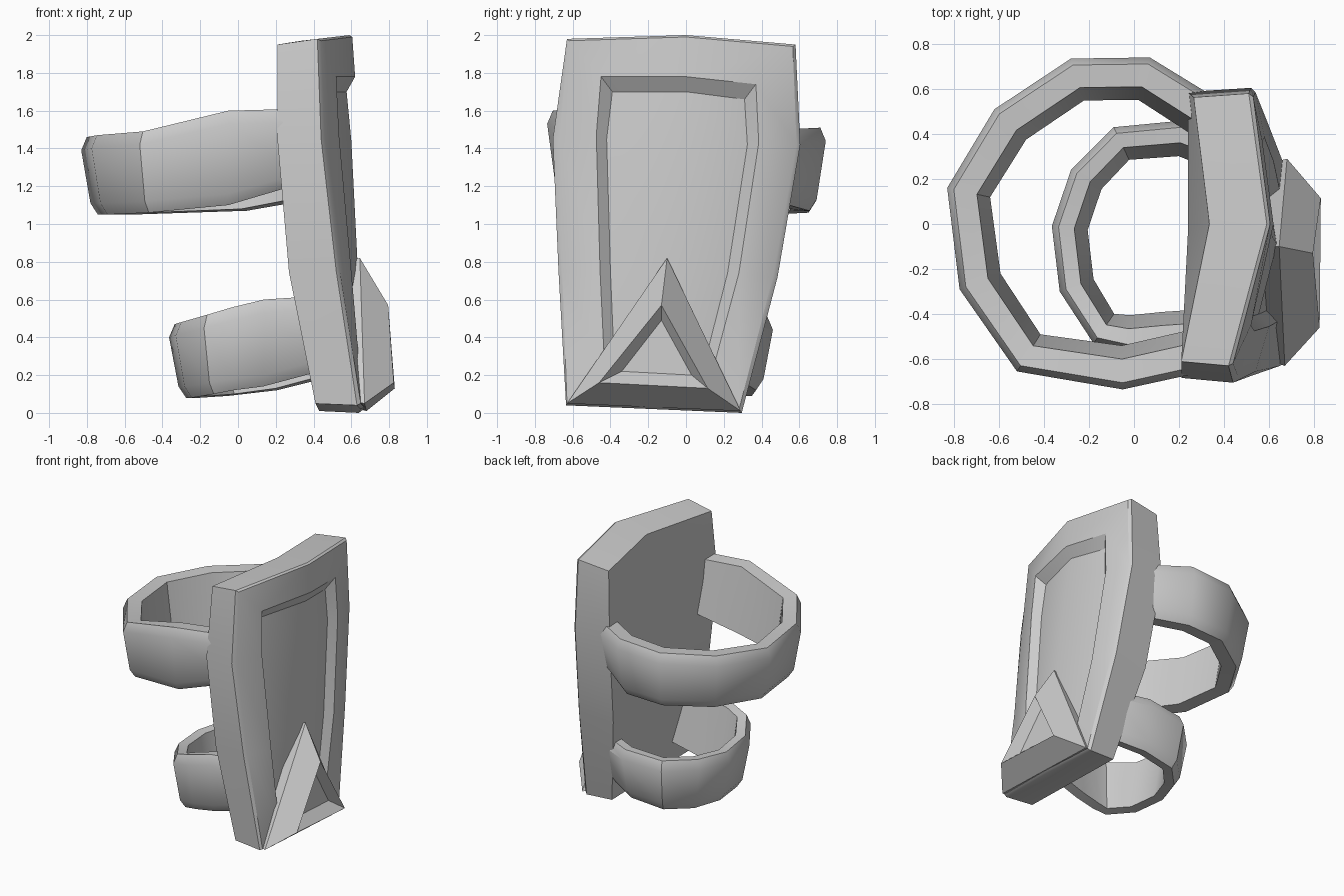
import bpy, bmesh
from mathutils import Vector

if "Cube" in bpy.data.objects:
    bpy.data.objects.remove(bpy.data.objects["Cube"])


def finish(name, verts, faces):
    me = bpy.data.meshes.new(name)
    me.from_pydata([tuple(v) for v in verts], [], faces)
    bm = bmesh.new()
    bm.from_mesh(me)
    bmesh.ops.recalc_face_normals(bm, faces=bm.faces)
    bm.to_mesh(me)
    bm.free()
    ob = bpy.data.objects.new(name, me)
    bpy.context.collection.objects.link(ob)
    bpy.ops.object.select_all(action='DESELECT')
    ob.select_set(True)
    bpy.context.view_layer.objects.active = ob
    bpy.ops.object.shade_smooth_by_angle(angle=0.6)
    return ob


def bridge(loops, closed=True):
    """Vertices and side faces through loops of equal length."""
    n = len(loops[0])
    verts = [p for lp in loops for p in lp]
    faces = []
    for k in range(len(loops) - 1):
        for i in range(n):
            j = (i + 1) % n
            faces.append((k*n + i, k*n + j, (k+1)*n + j, (k+1)*n + i))
    return verts, faces


# Guard plate: loops run down the left edge, along the bottom, up the right, over the top
front = [(.44, -.62, 1.97), (.46, -.67, 1.45), (.54, -.655, .75), (.65, -.63, .05), (.67, -.17, .03),
         (.66, .28, .015), (.59, .46, .72), (.54, .585, 1.42), (.53, .565, 1.94), (.605, 0, 1.99)]
rim = [(.42, -.63, 1.98), (.44, -.705, 1.45), (.52, -.675, .75), (.63, -.635, .04), (.65, -.17, .02),
       (.64, .295, 0), (.57, .485, .72), (.52, .605, 1.42), (.51, .58, 1.95), (.59, 0, 2.0)]
back_x = [.21, .21, .27, .41, .42, .43, .29, .24, .265, .335]
back = [(x, p[1]*.97, p[2]*.98 + .01) for x, p in zip(back_x, rim)]
groove = [(.52, -.45, 1.78), (.535, -.475, 1.47), (.60, -.455, .75), (.645, -.43, .22), (.66, -.15, .22),
          (.65, .14, .22), (.62, .28, .74), (.58, .385, 1.43), (.57, .37, 1.74), (.62, 0, 1.78)]
inset = [(.06, -.08), (.055, -.02), (.055, 0), (.05, .05), (0, .05),
         (-.04, .05), (-.06, 0), (-.06, -.01), (-.06, -.08), (0, -.08)]
floor = [(x - .045, y + dy, z + dz) for (x, y, z), (dy, dz) in zip(groove, inset)]
verts, faces = bridge([back, rim, front, groove, floor])


def cap(start, upper, lower):
    """Close a plate loop with a middle column of two extra points."""
    a = len(verts)
    verts.extend([upper, lower])
    left = [start + i for i in range(4)]
    mid = [start + 9, a, a + 1, start + 4]
    right = [start + i for i in (8, 7, 6, 5)]
    for u, v in ((left, mid), (mid, right)):
        for i in range(3):
            faces.append((u[i], v[i], v[i+1], u[i+1]))


cap(0, (.24, -.03, 1.45), (.285, -.09, .75))
cap(40, (.60, -.03, 1.44), (.635, -.09, .75))
finish("guard_plate", verts, faces)

# Raised triangular toe ornament with a sunken centre
toe = [
    [(.56, -.1, .80), (.60, -.61, .06), (.60, .27, .03)],
    [(.645, -.1, .82), (.67, -.63, .05), (.68, .29, .01)],
    [(.795, -.13, .57), (.825, -.46, .16), (.83, .115, .13)],
    [(.735, -.13, .49), (.75, -.34, .22), (.75, .03, .20)],
]
verts, faces = bridge(toe)
faces += [(0, 1, 2), (9, 10, 11)]
finish("toe_ornament", verts, faces)


def strap(name, path, thick):
    """Faceted band along (x, y, top, bottom) points, tapering inward at the bottom."""
    pts = [Vector(p[:2]) for p in path]
    n = len(pts)
    loops = []
    for i, (x, y, zt, zb) in enumerate(path):
        a = (pts[i] - pts[max(i-1, 0)]).normalized()
        b = (pts[min(i+1, n-1)] - pts[i]).normalized()
        t = (a + b).normalized()
        nrm = Vector((-t.y, t.x))
        section = [(.03, zt), (0, zt - .07), (.05, zb + .06), (.09, zb),
                   (thick + .06, zb + .01), (thick, zt - .005)]
        loops.append([(x + nrm.x*d, y + nrm.y*d, z) for d, z in section])
    v, f = bridge(loops)
    f += [tuple(range(6)), tuple(range((n-1)*6, n*6))]
    finish(name, v, f)


strap("upper_strap", [(.38, .55, 1.50, 1.12), (.07, .74, 1.51, 1.07), (-.28, .735, 1.49, 1.06),
                      (-.62, .51, 1.47, 1.05), (-.83, .16, 1.46, 1.05), (-.775, -.29, 1.47, 1.05),
                      (-.52, -.655, 1.49, 1.06), (-.05, -.735, 1.60, 1.10), (.34, -.65, 1.61, 1.21)], .135)
strap("lower_strap", [(.48, .36, .53, .18), (.22, .46, .51, .12), (-.09, .43, .49, .09),
                      (-.28, .24, .48, .08), (-.365, -.01, .47, .08), (-.33, -.30, .48, .08),
                      (-.18, -.53, .52, .10), (-.03, -.565, .56, .12), (.14, -.55, .60, .14),
                      (.44, -.53, .62, .22)], .10)
